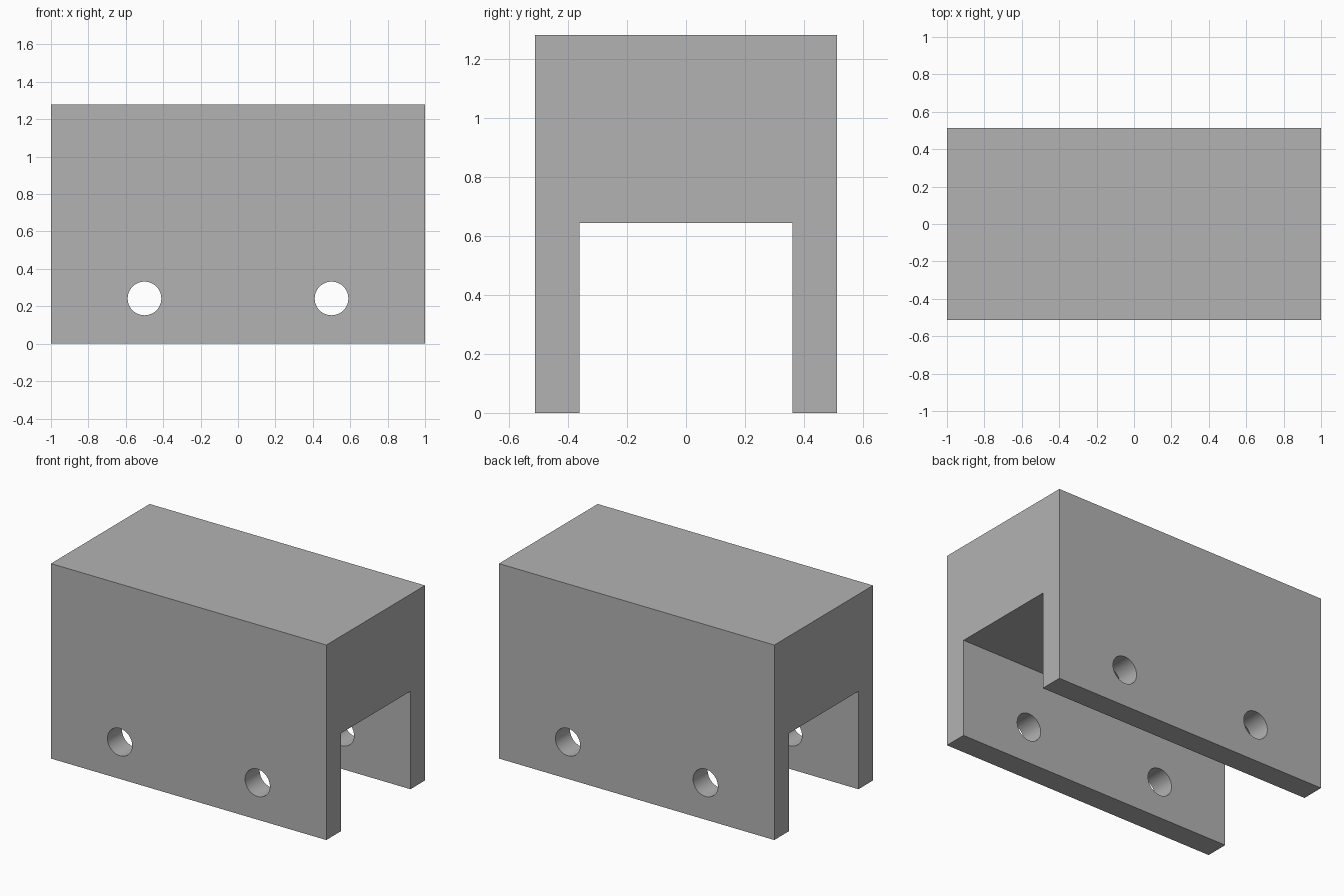
import bpy, bmesh, math

if "Cube" in bpy.data.objects:
    bpy.data.objects.remove(bpy.data.objects["Cube"], do_unlink=True)

HALF_LENGTH, HALF_DEPTH, HEIGHT = 1.0, 0.512, 1.28
SLOT_HALF, SLOT_TOP = 0.361, 0.643
HOLE_X, HOLE_Z, HOLE_RADIUS = 0.5, 0.242, 0.09

grey = bpy.data.materials.new("plain grey")
grey.use_nodes = True
colour = (0.45, 0.45, 0.45, 1)
grey.diffuse_color = colour
grey.node_tree.nodes["Principled BSDF"].inputs["Base Color"].default_value = colour

# Channel block: inverted U profile swept along its length
half = [(SLOT_HALF, SLOT_TOP), (SLOT_HALF, 0), (HALF_DEPTH, 0), (HALF_DEPTH, HEIGHT)]
profile = half + [(-y, z) for y, z in reversed(half)]
bm = bmesh.new()
end = bm.faces.new([bm.verts.new((-HALF_LENGTH, y, z)) for y, z in profile])
swept = bmesh.ops.extrude_face_region(bm, geom=[end])["geom"]
bmesh.ops.translate(bm, vec=(2 * HALF_LENGTH, 0, 0),
                    verts=[v for v in swept if isinstance(v, bmesh.types.BMVert)])
bmesh.ops.recalc_face_normals(bm, faces=bm.faces)
mesh = bpy.data.meshes.new("channel_block")
bm.to_mesh(mesh)
bm.free()
mesh.materials.append(grey)
block = bpy.data.objects.new("channel_block", mesh)
bpy.context.collection.objects.link(block)

# Pin holes: one cutter on each side passes through both legs
for side, x in (("left", HOLE_X), ("right", -HOLE_X)):
    bpy.ops.mesh.primitive_cylinder_add(vertices=48, radius=HOLE_RADIUS, depth=3 * HALF_DEPTH,
                                        location=(x, 0, HOLE_Z), rotation=(math.pi / 2, 0, 0))
    cutter = bpy.context.object
    cutter.name = side + "_pin_hole_cutter"
    cutter.data.materials.append(grey)
    cutter.hide_render = True
    bpy.ops.object.select_all(action="DESELECT")
    block.select_set(True)
    bpy.context.view_layer.objects.active = block
    cut = block.modifiers.new(side + "_pin_hole", "BOOLEAN")
    cut.operation, cut.solver, cut.object = "DIFFERENCE", "EXACT", cutter
    bpy.ops.object.modifier_apply(modifier=cut.name)
    bpy.data.objects.remove(cutter, do_unlink=True)

# Smooth hole walls, crisp block edges
bpy.ops.object.shade_smooth_by_angle(angle=math.radians(30))
